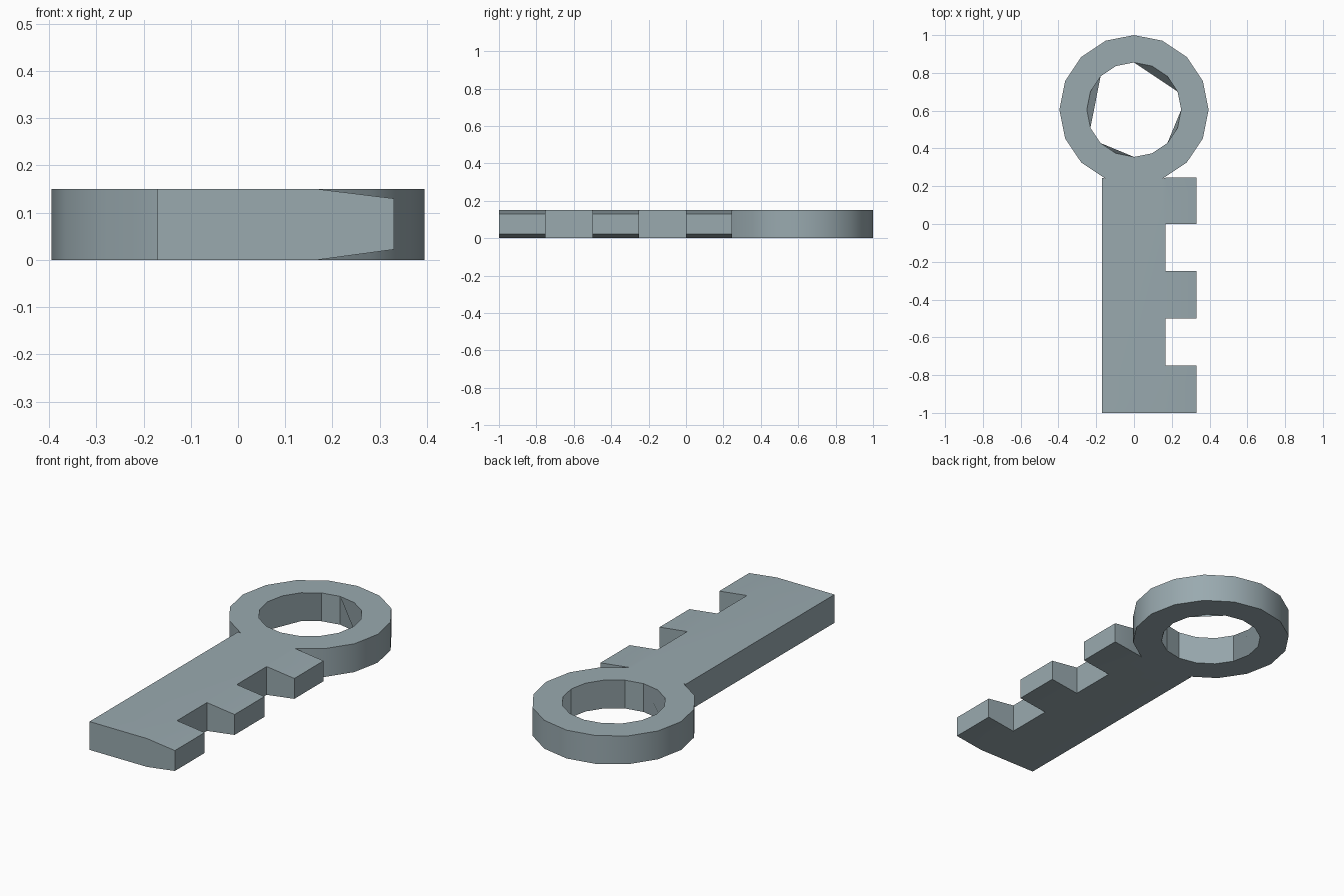
import bpy, bmesh, math

if "Cube" in bpy.data.objects:
    bpy.data.objects.remove(bpy.data.objects["Cube"])

T = 0.15            # thickness
N = 16              # bow sides
CY = 0.605          # bow centre
bm = bmesh.new()


def pair(x, y, lo=0.0, hi=T):
    return bm.verts.new((x, y, lo)), bm.verts.new((x, y, hi))


def cap(loop):
    """Top and bottom faces for a counter-clockwise loop of pairs."""
    bm.faces.new([p[1] for p in loop])
    bm.faces.new([p[0] for p in reversed(loop)])


def wall(path):
    """One side face along a path, solid on the left of it."""
    bm.faces.new([p[0] for p in path] + [p[1] for p in reversed(path)])


def circle(r):
    return [pair(r * math.cos(i * math.tau / N), CY + r * math.sin(i * math.tau / N)) for i in range(N)]


# bow: ring with a hole whose wall is made of a few broad faces
outer, inner = circle(0.395), circle(0.25)
for i in range(N):
    j = (i + 1) % N
    cap([inner[i], outer[i], outer[j], inner[j]])
    if i not in (11, 12):
        wall([outer[i], outer[j]])
start = 0
for span in (4, 1, 4, 3, 1, 3):
    wall([inner[(start + k) % N] for k in range(span, -1, -1)])
    start += span

# shaft
X = 0.168
left_top, left_end = pair(-0.17, 0.245), pair(-0.17, -1)
right = [pair(X, y) for y in (-1, -0.75, -0.5, -0.25, 0, 0.245)]
cap([left_top, left_end] + right + [outer[13], outer[12], outer[11]])
wall([outer[11], left_top])
wall([left_top, left_end])
wall([left_end, right[0]])
wall([right[5], outer[13]])

# teeth, tapering towards the edge, with notches between
for i in range(5):
    a, b = right[i], right[i + 1]
    if i % 2:
        wall([a, b])
        continue
    c = pair(0.33, a[0].co.y, 0.022, 0.13)
    d = pair(0.33, b[0].co.y, 0.022, 0.13)
    cap([a, c, d, b])
    wall([a, c])
    wall([c, d])
    wall([d, b])

mesh = bpy.data.meshes.new("key")
bm.to_mesh(mesh)
bm.free()
key = bpy.data.objects.new("key", mesh)
bpy.context.collection.objects.link(key)

steel = bpy.data.materials.new("grey steel")
steel.diffuse_color = (0.32, 0.40, 0.43, 1)
steel.use_nodes = True
steel.node_tree.nodes["Principled BSDF"].inputs["Base Color"].default_value = steel.diffuse_color
mesh.materials.append(steel)

bpy.context.view_layer.objects.active = key
key.select_set(True)
bpy.ops.object.shade_smooth_by_angle(angle=math.radians(30))
